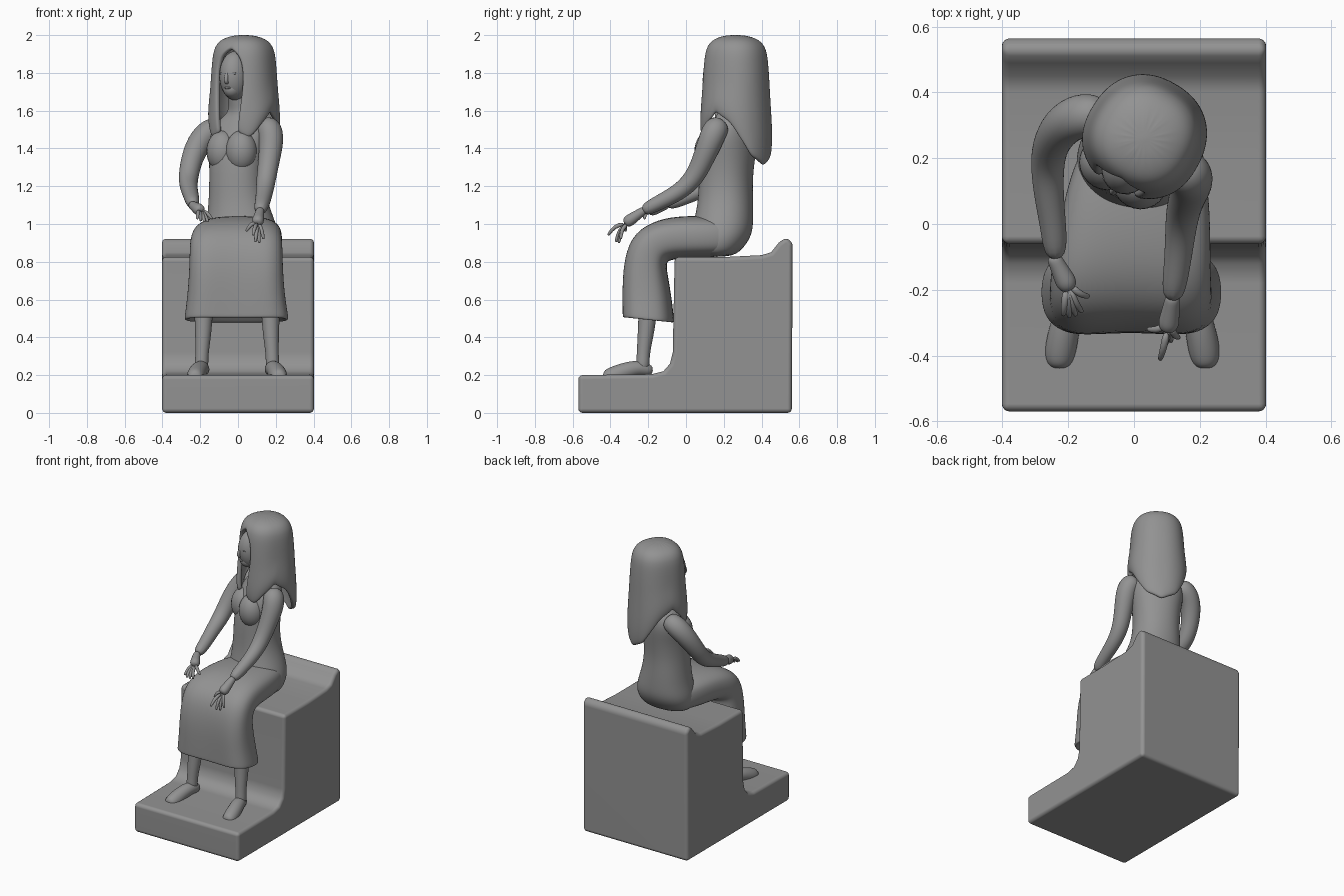
import bpy, bmesh, math
from mathutils import Vector

N = 14
TURN = math.radians(-30)          # upper body turns towards -x
STONE = bpy.data.materials.new("grey_stone")
STONE.diffuse_color = (0.29, 0.29, 0.29, 1)


def make(name, bm, sub=1):
    me = bpy.data.meshes.new(name)
    bmesh.ops.recalc_face_normals(bm, faces=bm.faces[:])
    bm.to_mesh(me)
    bm.free()
    me.materials.append(STONE)
    for p in me.polygons:
        p.use_smooth = True
    ob = bpy.data.objects.new(name, me)
    bpy.context.collection.objects.link(ob)
    if sub:
        m = ob.modifiers.new("smooth", 'SUBSURF')
        m.levels = m.render_levels = sub
    return ob


def ring(c, u, v, a, b, p=2.0, n=N):
    """Superellipse section around c in the plane u, v."""
    out = []
    for i in range(n):
        t = 2 * math.pi * i / n
        x, y = math.cos(t), math.sin(t)
        x = math.copysign(abs(x) ** (2 / p), x)
        y = math.copysign(abs(y) ** (2 / p), y)
        out.append(Vector(c) + u * (a * x) + v * (b * y))
    return out


def loft(name, rings, sub=2):
    bm = bmesh.new()
    vs = [[bm.verts.new(p) for p in r] for r in rings]
    n = len(rings[0])
    for r, s in zip(vs, vs[1:]):
        for i in range(n):
            bm.faces.new((r[i], r[(i + 1) % n], s[(i + 1) % n], s[i]))
    bm.faces.new(vs[0])
    bm.faces.new(vs[-1])
    return make(name, bm, sub)


def tube(name, pts, radii, n=10, sub=2):
    pts = [Vector(p) for p in pts]
    rings, u = [], None
    for i, p in enumerate(pts):
        t = (pts[min(i + 1, len(pts) - 1)] - pts[max(i - 1, 0)]).normalized()
        u = t.orthogonal() if u is None else u - t * u.dot(t)
        u.normalize()
        rings.append(ring(p, u, t.cross(u), radii[i], radii[i], n=n))
    return loft(name, rings, sub)


def ball(name, c, size, rot=TURN):
    bm = bmesh.new()
    bmesh.ops.create_uvsphere(bm, u_segments=24, v_segments=16, radius=1)
    ob = make(name, bm, 0)
    ob.location, ob.scale, ob.rotation_euler = c, size, (0, 0, rot)
    return ob


def turned(side, fwd, z, c=(0.03, 0.26)):
    """Point in the turned head frame: side to her left, fwd to the face."""
    co, si = math.cos(TURN), math.sin(TURN)
    return (c[0] + side * co + fwd * si, c[1] + side * si - fwd * co, z)


# Throne: side profile extruded across x, soft edges
prof = [(-0.57, 0), (0.56, 0), (0.565, 0.9), (0.53, 0.93), (0.49, 0.9), (0.45, 0.85),
        (0.40, 0.835), (0.2, 0.825), (-0.06, 0.825), (-0.07, 0.32), (-0.085, 0.26),
        (-0.12, 0.22), (-0.18, 0.205), (-0.57, 0.2)]
bm = bmesh.new()
face = bm.faces.new([bm.verts.new((-0.402, y, z)) for y, z in prof])
ext = bmesh.ops.extrude_face_region(bm, geom=[face])
bmesh.ops.translate(bm, vec=(0.804, 0, 0), verts=[g for g in ext['geom'] if isinstance(g, bmesh.types.BMVert)])
throne = make("throne", bm, 0)
bev = throne.modifiers.new("soft_edges", 'BEVEL')
bev.width, bev.segments, bev.limit_method, bev.angle_limit = 0.035, 4, 'ANGLE', math.radians(40)
throne.modifiers.new("shading", 'WEIGHTED_NORMAL')

# Skirt: over the lap, bending down at the knees, cloth sinking between them
X = Vector((1, 0, 0))
rings = []
for x, y, z, tilt, a, b, dip in [
        (0.02, 0.31, 0.93, 0, 0.12, 0.06, 0), (0.02, 0.23, 0.93, 0, 0.185, 0.098, 0),
        (0.01, 0.10, 0.932, 0, 0.22, 0.112, 0), (0, -0.04, 0.93, 5, 0.235, 0.114, 0),
        (-0.01, -0.14, 0.915, 22, 0.245, 0.117, 0.01), (-0.01, -0.205, 0.865, 52, 0.248, 0.13, 0.02),
        (-0.01, -0.225, 0.76, 82, 0.25, 0.128, 0.025), (-0.01, -0.215, 0.62, 88, 0.26, 0.14, 0.025),
        (-0.008, -0.208, 0.51, 84, 0.277, 0.147, 0.025), (-0.008, -0.208, 0.492, 84, 0.277, 0.147, 0.025),
        (-0.008, -0.208, 0.492, 84, 0.255, 0.125, 0.02), (-0.008, -0.208, 0.55, 84, 0.2, 0.09, 0)]:
    t = math.radians(tilt)
    V = Vector((0, -math.sin(t), math.cos(t)))
    r = ring((x, y, z), X, V, a, b, 2.9, 20)
    for p in r:
        if (p - Vector((x, y, z))).dot(V) > 0:
            p -= V * dip * max(0, 1 - (abs(p.x - x) / (0.65 * a)) ** 2)
    rings.append(r)
loft("skirt", rings)

# Torso: twisting from hips to shoulders, ending in the neck
rings = []
for x, y, z, a, b, rot in [(0.02, 0.16, 0.825, 0.14, 0.08, 0), (0.02, 0.17, 0.86, 0.19, 0.13, 0),
                           (0.02, 0.19, 0.94, 0.205, 0.165, -5), (0.015, 0.2, 1.02, 0.185, 0.16, -8),
                           (0, 0.21, 1.12, 0.16, 0.148, -14), (-0.005, 0.21, 1.23, 0.15, 0.143, -20),
                           (0, 0.22, 1.36, 0.158, 0.145, -28), (0.01, 0.24, 1.46, 0.175, 0.13, -30),
                           (0.02, 0.25, 1.54, 0.15, 0.1, -30), (0.02, 0.245, 1.585, 0.075, 0.07, -30),
                           (0.005, 0.225, 1.64, 0.05, 0.055, -30), (-0.01, 0.2, 1.74, 0.047, 0.05, -30)]:
    r = math.radians(rot)
    rings.append(ring((x, y, z), Vector((math.cos(r), math.sin(r), 0)),
                      Vector((-math.sin(r), math.cos(r), 0)), a, b, 2.2))
loft("torso", rings)
for s in (-1, 1):
    ball("bust", turned(s * 0.058, 0.085, 1.385, (0.01, 0.23)), (0.085, 0.082, 0.11))

# Head with simple face
ball("head", turned(0, 0.09, 1.785), (0.08, 0.095, 0.13))
ball("jaw", turned(0, 0.115, 1.715), (0.048, 0.06, 0.05))
tube("nose", [turned(0, 0.168, 1.82), turned(0, 0.18, 1.79), turned(0, 0.193, 1.755), turned(0, 0.17, 1.742)],
     [0.007, 0.01, 0.014, 0.01], 8)
ball("mouth", turned(0, 0.169, 1.72), (0.018, 0.011, 0.007))
for s in (-1, 1):
    ball("eye", turned(s * 0.032, 0.164, 1.797), (0.017, 0.011, 0.008))

# Hair: shell wrapped round the head, open at the face, parted by the shoulders
def hem(t):
    keys = [(0, 1.31), (0.2, 1.36), (0.42, 1.54), (0.6, 1.6), (0.75, 1.53), (0.88, 1.45), (1, 1.49)]
    t = abs(t)
    for (a, za), (b, zb) in zip(keys, keys[1:]):
        if t <= b:
            return za + (zb - za) * (t - a) / (b - a)
    return keys[-1][1]


COLS = 40
rows = [(1.986, 0.02, 180), (1.982, 0.4, 180), (1.962, 0.74, 180), (1.93, 0.87, 180),
        (1.908, 0.91, 169), (1.885, 0.94, 160), (1.84, 0.97, 154), (1.77, 1.0, 152)]
low = [(0.25, 1.03, 154), (0.5, 1.07, 157), (0.75, 1.10, 160), (0.93, 1.08, 161), (1.0, 1.03, 161)]
bm = bmesh.new()
grid = []
for k in range(len(rows) + len(low)):
    line = []
    for i in range(COLS + 1):
        t = -1 + 2 * i / COLS
        if k < len(rows):
            z, s, half = rows[k]
        else:
            f, s, half = low[k - len(rows)]
            z = 1.77 + (hem(t) - 1.77) * f
        ang = math.radians(half) * t
        sx, cx = math.sin(ang), math.cos(ang)
        q = (abs(sx) ** 2.3 + abs(cx) ** 2.3) ** (-1 / 2.3)
        depth = 0.162 if cx > 0 else 0.148
        line.append(bm.verts.new(turned(0.155 * s * q * sx, -depth * s * q * cx, z)))
    grid.append(line)
for r, s in zip(grid, grid[1:]):
    for i in range(COLS):
        bm.faces.new((r[i], r[i + 1], s[i + 1], s[i]))
bm.faces.new(grid[0][:-1])
bmesh.ops.remove_doubles(bm, verts=bm.verts[:], dist=0.0008)
hair = make("hair", bm, 0)
sol = hair.modifiers.new("thickness", 'SOLIDIFY')
sol.thickness, sol.offset = 0.03, 0
m = hair.modifiers.new("smooth", 'SUBSURF')
m.levels = m.render_levels = 2

# Arms in flared sleeves
R_ARM = [(-0.08, 0.33, 1.52), (-0.15, 0.335, 1.495), (-0.21, 0.31, 1.43), (-0.25, 0.255, 1.33),
         (-0.265, 0.19, 1.235), (-0.26, 0.09, 1.185), (-0.245, -0.01, 1.14), (-0.237, -0.11, 1.10)]
L_ARM = [(0.13, 0.19, 1.535), (0.17, 0.155, 1.505), (0.178, 0.13, 1.44), (0.165, 0.09, 1.34),
         (0.148, 0.04, 1.235), (0.14, -0.04, 1.165), (0.13, -0.14, 1.115), (0.115, -0.235, 1.065)]
RAD = [0.055, 0.074, 0.07, 0.06, 0.055, 0.048, 0.042, 0.037]
for name, pts in (("right_arm", R_ARM), ("left_arm", L_ARM)):
    tube(name, pts, RAD)


def hand(name, wrist, palm, tips):
    w, p = Vector(wrist), Vector(palm)
    d = (p - w).normalized()
    tube(name + "_palm", [w - d * 0.03, w, p - d * 0.02, p, p + d * 0.025],
         [0.024, 0.026, 0.034, 0.035, 0.024], 8)
    for tip in tips:               # arched fingers
        tip = Vector(tip)
        root = p + (tip - p) * 0.2
        mid = p + (tip - p) * 0.6 + Vector((0, -0.01, 0.016))
        tube(name + "_finger", [root, mid, tip, tip + (tip - mid) * 0.1], [0.013, 0.012, 0.009, 0.005], 8, 1)


hand("right_hand", (-0.235, -0.12, 1.095), (-0.205, -0.18, 1.075),
     [(-0.14, -0.22, 1.03), (-0.16, -0.265, 1.015), (-0.178, -0.275, 1.015), (-0.197, -0.28, 1.02), (-0.215, -0.275, 1.03)])
hand("left_hand", (0.115, -0.24, 1.06), (0.105, -0.305, 1.015),
     [(0.045, -0.32, 0.965), (0.08, -0.41, 0.945), (0.093, -0.37, 0.91), (0.112, -0.355, 0.905), (0.135, -0.345, 0.925)])

# Legs and feet
for name, s, off in (("right", -1, -0.01), ("left", 1, 0)):
    x = s * 0.172 + off
    tube(name + "_leg", [(x, -0.2, 0.62), (x, -0.205, 0.48), (x + s * 0.005, -0.22, 0.37),
                         (x + s * 0.01, -0.228, 0.29), (x + s * 0.012, -0.23, 0.22)],
         [0.055, 0.05, 0.041, 0.035, 0.042])
    tube(name + "_foot", [(x, -0.175, 0.225), (x, -0.195, 0.225), (x + s * 0.012, -0.25, 0.24), (x + s * 0.03, -0.32, 0.222),
                          (x + s * 0.042, -0.385, 0.196), (x + s * 0.047, -0.425, 0.188), (x + s * 0.047, -0.44, 0.188)],
         [0.015, 0.036, 0.044, 0.049, 0.052, 0.042, 0.02])
